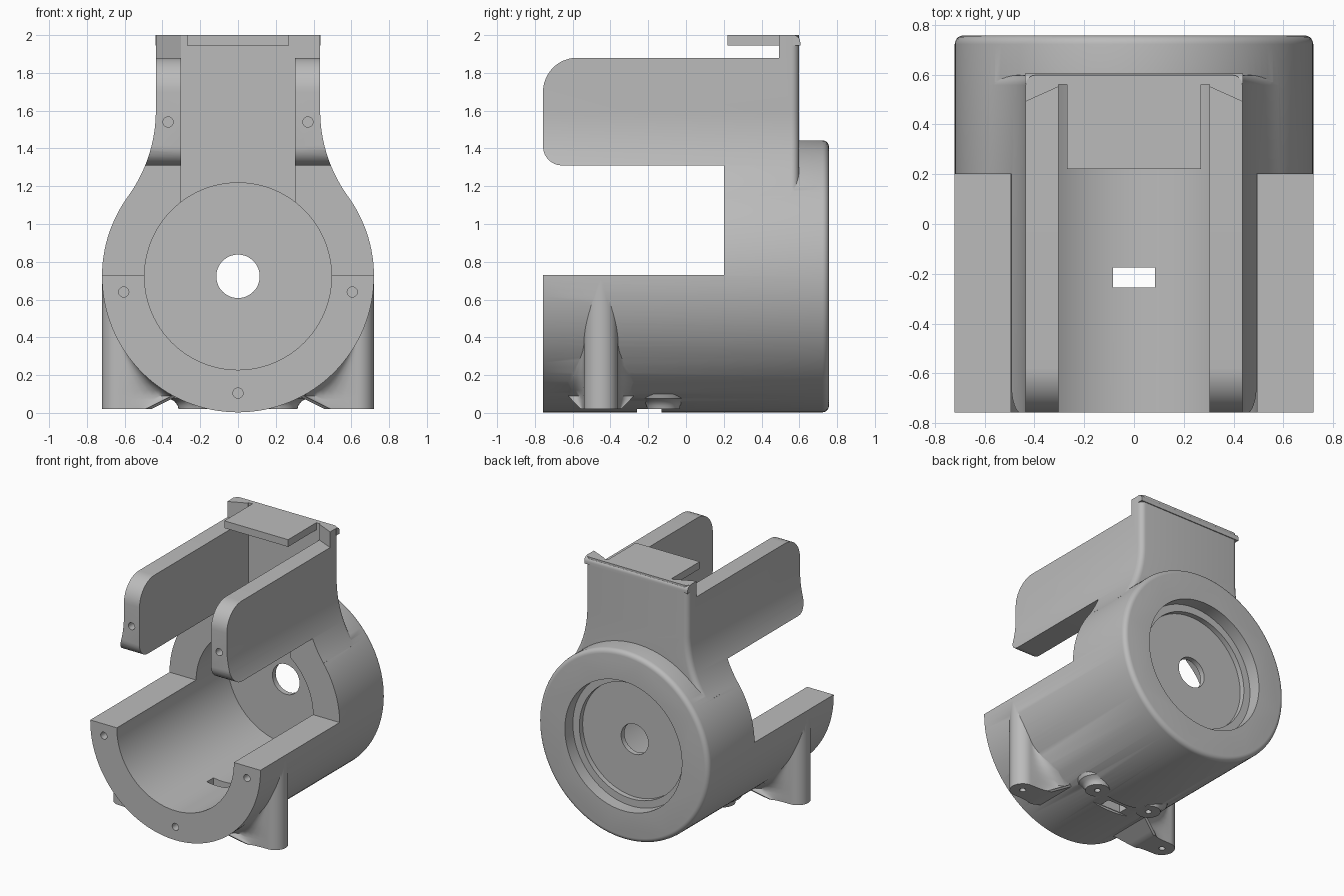
import bpy, bmesh
from math import sin, cos, pi, sqrt, atan2

if "Cube" in bpy.data.objects:
    bpy.data.objects.remove(bpy.data.objects["Cube"])

grey = bpy.data.materials.new("plain grey")
grey.use_nodes = True
grey.diffuse_color = (0.5, 0.5, 0.5, 1)
grey.node_tree.nodes["Principled BSDF"].inputs["Base Color"].default_value = grey.diffuse_color

R, CZ = 0.72, 0.723          # barrel radius and axis height
FRONT, BACK = -0.757, 0.757


def finish(name, bm):
    bmesh.ops.recalc_face_normals(bm, faces=bm.faces)
    me = bpy.data.meshes.new(name)
    bm.to_mesh(me)
    bm.free()
    ob = bpy.data.objects.new(name, me)
    bpy.context.collection.objects.link(ob)
    me.materials.append(grey)
    return ob


def loft(name, rings):
    bm = bmesh.new()
    rows = [[bm.verts.new(p) for p in ring] for ring in rings]
    n = len(rows[0])
    for a, b in zip(rows, rows[1:]):
        for i in range(n):
            bm.faces.new((a[i], a[(i + 1) % n], b[(i + 1) % n], b[i]))
    bm.faces.new(rows[0])
    bm.faces.new(rows[-1])
    return finish(name, bm)


def prism(name, pts, axis, lo, hi, bevel=0):
    """Extrude a 2D outline along an axis, optionally rounding the far rim."""
    place = {"x": lambda u, v, d: (d, u, v),
             "y": lambda u, v, d: (u, d, v),
             "z": lambda u, v, d: (u, v, d)}[axis]
    ob = loft(name, [[place(u, v, d) for u, v in pts] for d in (lo, hi)])
    if bevel:
        k = "xyz".index(axis)
        bm = bmesh.new()
        bm.from_mesh(ob.data)
        rim = [e for e in bm.edges if all(abs(v.co[k] - hi) < 1e-5 for v in e.verts)]
        bmesh.ops.bevel(bm, geom=rim, offset=bevel, segments=5, profile=0.5, affect="EDGES")
        bm.to_mesh(ob.data)
        bm.free()
    return ob


def arc(cx, cy, r, a0, a1, n):
    return [(cx + r * cos(a0 + (a1 - a0) * i / n), cy + r * sin(a0 + (a1 - a0) * i / n))
            for i in range(n + 1)]


def disc(cx, cy, r, n=32):
    return arc(cx, cy, r, 0, 2 * pi, n)[:-1]


def box(name, x, y, z):
    return prism(name, [(x[0], y[0]), (x[1], y[0]), (x[1], y[1]), (x[0], y[1])], "z", *z)


def combine(ob, other, op):
    m = ob.modifiers.new("combine", "BOOLEAN")
    m.operation, m.object, m.solver = op, other, "EXACT"
    bpy.context.view_layer.objects.active = ob
    bpy.ops.object.modifier_apply(modifier=m.name)
    bpy.data.objects.remove(other)


# Barrel, with the upper front half opened
housing = prism("housing", disc(0, CZ, R, 128), "y", FRONT, BACK, 0.035)
combine(housing, box("opening", (-1, 1), (-1, 0.1), (1.0, 2)), "DIFFERENCE")

# Neck: outline flaring into the barrel, trimmed by the side profile of the cheeks
half, bend_z = 0.435, 1.6
d = R - half
bend = ((bend_z - CZ) ** 2 / d - R - half) / 2
tangent = atan2(CZ - bend_z, -(half + bend)) + 2 * pi
right = [(half, 2.2)] + arc(half + bend, bend_z, bend, pi, tangent, 16) + [(0.5, 0.8)]
outline = right + [(-x, z) for x, z in reversed(right)]
neck = prism("neck", outline, "y", -1, 0.598, 0.04)
side = (arc(FRONT + 0.18, 1.70, 0.18, pi / 2, pi, 12)
        + arc(FRONT + 0.1, 1.41, 0.1, pi, 1.5 * pi, 8)
        + [(0, 0.9), (0.55, 0.85), (0.7, 0.85), (0.7, 2.0), (0.485, 2.0), (0.485, 1.88)])
combine(neck, prism("side_trim", side, "x", -1, 1), "INTERSECT")
combine(housing, neck, "UNION")

# Outer feet blending into the barrel
FOOT_X, FOOT_Y, FOOT_R = 0.63, -0.45, 0.09


def foot_ring(z, s):
    surface = sqrt(R * R - (z - CZ) ** 2)
    xc = max(surface, 0.5 - 2 * (z - 0.02))      # arch under the inner side
    fade = min(max(FOOT_X - xc, 0.01), 0.14) * min(1, z / 0.15)
    end = min(xc - 0.01, FOOT_X - 0.01)
    skirt = []
    for i in range(8, 0, -1):
        t = i / 8
        skirt.append((FOOT_X - (FOOT_X - end) * (1 - (1 - t) ** 2), FOOT_R + fade * t * t))
    cap = arc(FOOT_X, 0, FOOT_R, pi / 2, -pi / 2, 20)
    inner = min(xc - 0.04, 0.6)
    pts = ([(inner, skirt[0][1])] + skirt + cap
           + [(x, -y) for x, y in reversed(skirt)] + [(inner, -skirt[0][1])])
    return [(s * x, FOOT_Y + y, z) for x, y in pts]


levels = [0.02, 0.035, 0.05, 0.07, 0.09, 0.12] + [0.16 + 0.045 * i for i in range(13)]
for s in (-1, 1):
    combine(housing, loft("foot", [foot_ring(z, s) for z in levels]), "UNION")
    # Small inner pad with a flared top
    pad = [[(x, y, z) for x, y in disc(s * 0.23, -0.12, r)]
           for z, r in ((0.02, 0.085), (0.04, 0.09), (0.06, 0.105), (0.075, 0.13), (0.1, 0.14))]
    combine(housing, loft("pad", pad), "UNION")

# Large openings: side gap, slot between cheeks, bore and stepped rear recess
cutters = [
    box("side_gap", (-1, 1), (-1, 0.2), (0.73, 1.31)),
    box("cheek_slot", (-0.303, 0.303), (-1, 0.56), (0.8, 3)),
    prism("bore", disc(0, CZ, 0.495, 96), "y", -1, 0.58),
    prism("rear_recess", disc(0, CZ, 0.495, 96), "y", 0.66, 1),
    prism("rear_step", disc(0, CZ, 0.44, 96), "y", 0.62, 1),
    prism("shaft_hole", disc(0, CZ, 0.115, 48), "y", 0.4, 1),
    box("floor_slot", (-0.085, 0.085), (-0.255, -0.175), (-0.1, 0.5)),
    box("floor_flat", (-0.3, 0.3), (-0.26, -0.13), (-0.1, 0.02)),
]
# Slanted fronts of the upper posts, and all screw holes
for s in (-1, 1):
    cutters.append(prism("post_slant", [(s * 0.29, 0.47), (s * 0.29, 0.557), (s * 0.45, 0.485),
                                        (s * 0.45, 0.47)], "z", 1.88, 2.1))
    for x, z in ((0.37, 1.54), (0.605, 0.64)):
        cutters.append(prism("screw_hole", disc(s * x, z, 0.027, 20), "y", -1, -0.65))
    for x, y in ((FOOT_X, FOOT_Y), (0.23, -0.12)):
        cutters.append(prism("foot_hole", disc(s * x, y, 0.022, 20), "z", -0.1, 0.12))
cutters.append(prism("screw_hole", disc(0, 0.105, 0.027, 20), "y", -1, -0.65))
for c in cutters:
    combine(housing, c, "DIFFERENCE")

# Top tab and the rounded lip along the back edge
tab = box("top_tab", (-0.27, 0.27), (0.22, 0.58), (1.945, 2.0))
lip_profile = ([(0.565, 2.0)] + arc(0.568, 1.963, 0.037, pi / 2, 0, 8)
               + [(0.605, 1.945), (0.565, 1.945)])
lip = prism("back_lip", lip_profile, "x", -0.437, 0.437)

for ob in (housing, tab, lip):
    ob.data.materials.clear()
    ob.data.materials.append(grey)
    for p in ob.data.polygons:
        p.material_index = 0
    bpy.ops.object.select_all(action="DESELECT")
    ob.select_set(True)
    bpy.context.view_layer.objects.active = ob
    bpy.ops.object.shade_smooth_by_angle(angle=0.5)
